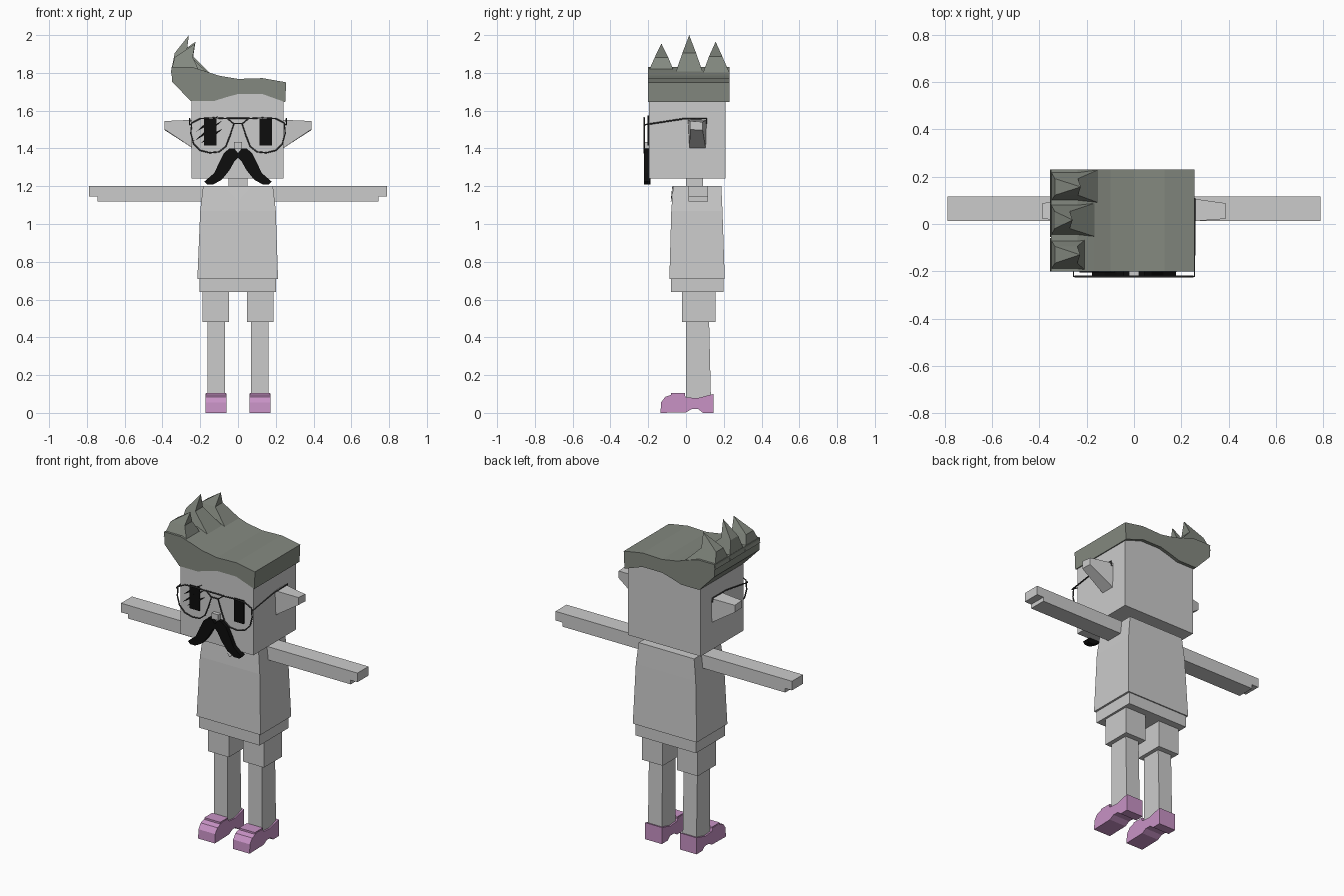
import bpy, bmesh
from mathutils import Vector

if "Cube" in bpy.data.objects:
    bpy.data.objects.remove(bpy.data.objects["Cube"])


def material(name, rgb):
    m = bpy.data.materials.new(name)
    m.use_nodes = True
    m.diffuse_color = (*rgb, 1)
    m.node_tree.nodes["Principled BSDF"].inputs["Base Color"].default_value = (*rgb, 1)
    return m


GREY = material("light grey", (0.6, 0.6, 0.6))
HAIR = material("hair grey green", (0.23, 0.25, 0.215))
PINK = material("shoe pink", (0.58, 0.29, 0.56))
BLACK = material("black", (0.004, 0.004, 0.004))
WIRE = material("frame dark grey", (0.06, 0.06, 0.06))


def finish(bm, name, mat):
    bmesh.ops.recalc_face_normals(bm, faces=bm.faces)
    me = bpy.data.meshes.new(name)
    bm.to_mesh(me)
    bm.free()
    me.materials.append(mat)
    ob = bpy.data.objects.new(name, me)
    bpy.context.collection.objects.link(ob)
    return ob


def loft(name, mat, rings):
    """Skin a list of equal rings of points and cap both ends."""
    bm = bmesh.new()
    loops = [[bm.verts.new(p) for p in ring] for ring in rings]
    n = len(loops[0])
    for a, b in zip(loops, loops[1:]):
        for i in range(n):
            j = (i + 1) % n
            bm.faces.new((a[i], a[j], b[j], b[i]))
    bm.faces.new(loops[0])
    bm.faces.new(loops[-1])
    bmesh.ops.remove_doubles(bm, verts=bm.verts, dist=0.0001)
    return finish(bm, name, mat)


def rect(x0, x1, y0, y1, z):
    return [(x0, y0, z), (x1, y0, z), (x1, y1, z), (x0, y1, z)]


def box(name, mat, x, y, z):
    return loft(name, mat, [rect(*x, *y, z[0]), rect(*x, *y, z[1])])


def slab_y(name, mat, profile, y0, y1):
    """Extrude an x-z outline along y."""
    return loft(name, mat, [[(x, y, z) for x, z in profile] for y in (y0, y1)])


def slab_x(name, mat, profile, x0, x1):
    """Extrude a y-z outline along x."""
    return loft(name, mat, [[(x, y, z) for y, z in profile] for x in (x0, x1)])


def wire(name, points, closed=False, radius=0.004):
    cu = bpy.data.curves.new(name, "CURVE")
    cu.dimensions = "3D"
    cu.bevel_depth = radius
    cu.bevel_resolution = 1
    sp = cu.splines.new("POLY")
    sp.points.add(len(points) - 1)
    for p, co in zip(sp.points, points):
        p.co = (*co, 1)
    sp.use_cyclic_u = closed
    cu.materials.append(WIRE)
    ob = bpy.data.objects.new(name, cu)
    bpy.context.collection.objects.link(ob)


# Head, neck and nose
box("head", GREY, (-0.245, 0.24), (-0.197, 0.21), (1.24, 1.7))
box("neck", GREY, (-0.05, 0.05), (0, 0.09), (1.18, 1.25))
box("nose", GREY, (-0.022, 0.022), (-0.22, -0.19), (1.4, 1.435))

# Shirt, hem and collar
loft("shirt", GREY, [rect(-0.215, 0.212, -0.088, 0.205, 0.71),
                     rect(-0.2, 0.2, -0.078, 0.193, 1.07),
                     rect(-0.185, 0.185, -0.068, 0.187, 1.2)])
box("hem", GREY, (-0.205, 0.2), (-0.08, 0.198), (0.64, 0.72))
loft("collar", GREY, [[(-0.07, -0.069, 1.198), (0.07, -0.069, 1.198), (0, -0.077, 1.12)],
                      [(-0.07, -0.073, 1.198), (0.07, -0.073, 1.198), (0, -0.081, 1.12)]])

# Paired limbs, ears, eyes and glasses
shoe = [(-0.135, 0), (-0.132, 0.055), (-0.11, 0.085), (-0.06, 0.102), (-0.01, 0.1),
        (0, 0.082), (0.06, 0.078), (0.145, 0.1), (0.145, 0), (0.09, 0),
        (0.065, 0.02), (0.03, 0.02), (0, 0.003)]
arm = [(0.18, 1.12), (0.745, 1.12), (0.745, 1.145), (0.79, 1.145), (0.79, 1.2), (0.18, 1.2)]
rim = [(0.022, 1.53), (0.055, 1.558), (0.13, 1.562), (0.2, 1.558), (0.245, 1.535),
       (0.25, 1.48), (0.235, 1.425), (0.2, 1.39), (0.15, 1.377), (0.1, 1.382),
       (0.065, 1.41), (0.045, 1.46)]
moustache = [(0, 1.375), (0.02, 1.4), (0.045, 1.4), (0.075, 1.375), (0.1, 1.325),
             (0.125, 1.27), (0.178, 1.225), (0.165, 1.21), (0.13, 1.21), (0.085, 1.235),
             (0.045, 1.285), (0.02, 1.33), (0, 1.35)]
for s, side in ((1, "left"), (-1, "right")):
    def flip(points):
        return [(s * p[0], *p[1:]) for p in points]

    slab_x(side + "_shoe", PINK, shoe, s * 0.06, s * 0.172)
    box(side + "_shoe_collar", PINK, (s * 0.063, s * 0.169), (-0.08, -0.005), (0.08, 0.106))
    loft(side + "_leg", GREY, [rect(s * 0.07, s * 0.162, 0, 0.132, 0.07),
                               rect(s * 0.07, s * 0.162, 0, 0.122, 0.5)])
    box(side + "_short_leg", GREY, (s * 0.047, s * 0.187), (-0.02, 0.155), (0.48, 0.65))
    slab_y(side + "_arm", GREY, flip(arm), 0.012, 0.117)
    loft(side + "_ear", GREY, [
        flip([(0.23, 0.01, 1.552), (0.23, 0.11, 1.552), (0.23, 0.105, 1.395), (0.23, 0.018, 1.395)]),
        flip([(0.388, 0.022, 1.545), (0.388, 0.088, 1.54), (0.388, 0.088, 1.497), (0.388, 0.022, 1.5)])])
    box(side + "_eye", BLACK, (s * 0.115, s * 0.18), (-0.204, -0.196), (1.415, 1.555))
    slab_y(side + "_moustache", BLACK, flip(moustache), -0.223, -0.187)
    wire(side + "_rim", [(x, -0.222, z) for x, z in flip(rim)], True)
    wire(side + "_temple", flip([(0.245, -0.222, 1.53), (0.256, -0.222, 1.525), (0.256, -0.02, 1.556),
                                 (0.256, 0.108, 1.558), (0.25, 0.108, 1.53)]))

# Glasses bridge bars
for name, w, z in (("top_bar", 0.06, 1.56), ("bridge", 0.025, 1.532)):
    wire(name, [(-w, -0.222, z), (w, -0.222, z)])

# Scratch strokes across the right eye
for i, (x0, z0, x1, z1) in enumerate([(-0.22, 1.49, -0.1, 1.575), (-0.23, 1.44, -0.08, 1.55),
                                      (-0.2, 1.425, -0.08, 1.505)]):
    d = Vector((x1 - x0, z1 - z0))
    n = Vector((-d.y, d.x)).normalized() * 0.009
    a, b = Vector((x0, z0)), Vector((x1, z1))
    c = (a + b) / 2
    slab_y(f"eye_stroke_{i + 1}", BLACK, [a, c - n, b, c + n], -0.205, -0.197)

# Swept hair slab
hair = [(-0.25, 1.65), (-0.13, 1.65), (-0.06, 1.672), (0, 1.688), (0.13, 1.688), (0.25, 1.645),
        (0.255, 1.75), (0.13, 1.772), (0, 1.768), (-0.1, 1.785), (-0.17, 1.808),
        (-0.24, 1.83), (-0.352, 1.83), (-0.35, 1.755)]
slab_y("hair", HAIR, hair, -0.202, 0.23)

# Curled hair spikes: base y range, inner x, apex
for i, (y0, y1, inner, ax, ay, az) in enumerate([(-0.202, -0.06, -0.2, -0.228, -0.13, 1.955),
                                                 (-0.055, 0.09, -0.16, -0.26, 0.017, 2.0),
                                                 (0.09, 0.23, -0.15, -0.225, 0.157, 1.965)]):
    h = az - 1.81
    w = (y1 - y0) * 0.25
    tip = [(ax, ay, az)] * 4
    middle = rect(-0.335, ax - 0.012, ay - w, ay + w, 1.81 + h * 0.5)
    loft(f"hair_spike_{i + 1}", HAIR, [rect(-0.356, inner, y0, y1, 1.8), middle, tip])
